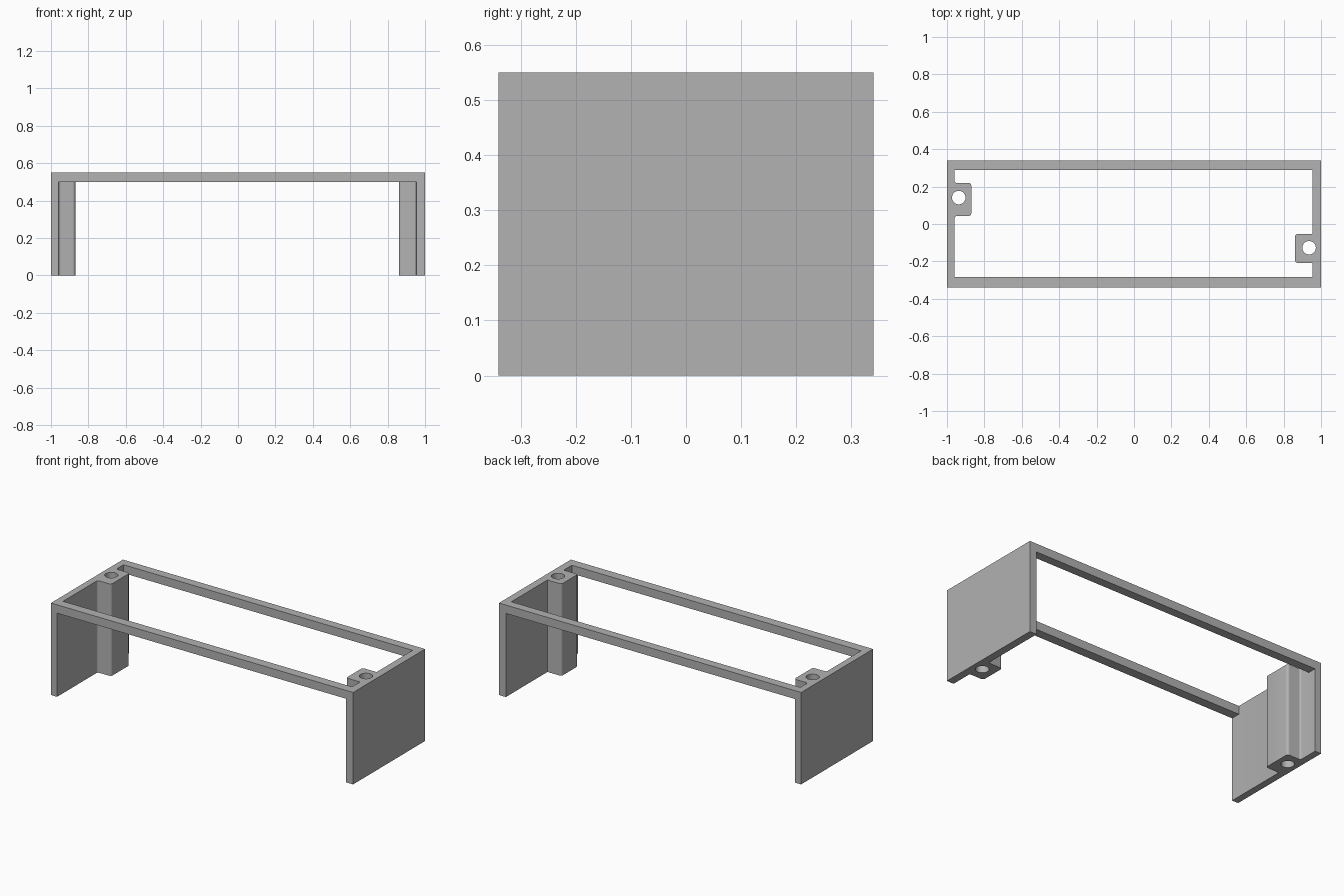
import bpy
import bmesh
import math
from mathutils import Vector

if "Cube" in bpy.data.objects:
    bpy.data.objects.remove(bpy.data.objects["Cube"])

HEIGHT = 0.55
DEPTH = 0.34

grey = bpy.data.materials.new("plain grey")
grey.diffuse_color = (0.445, 0.445, 0.445, 1)
grey.use_nodes = True
grey.node_tree.nodes["Principled BSDF"].inputs["Base Color"].default_value = grey.diffuse_color


def rounded(corners, steps=5):
    """Outline from (x, y, radius) right-angled corners."""
    out = []
    for i, (x, y, r) in enumerate(corners):
        p = Vector((x, y))
        if r == 0:
            out.append(p)
            continue
        prev = Vector(corners[i - 1][:2])
        nxt = Vector(corners[(i + 1) % len(corners)][:2])
        a = p + (prev - p).normalized() * r
        b = p + (nxt - p).normalized() * r
        c = a + b - p
        for k in range(steps + 1):
            t = math.pi / 2 * k / steps
            out.append(c + (a - c) * math.cos(t) + (b - c) * math.sin(t))
    return out


def circle(cx, cy, r, n=40):
    return [Vector((cx + r * math.cos(2 * math.pi * k / n),
                    cy + r * math.sin(2 * math.pi * k / n))) for k in range(n)]


def extrude(name, outlines, z0, z1):
    """Filled outlines (later ones are holes) extruded from z0 to z1."""
    curve = bpy.data.curves.new(name, 'CURVE')
    curve.dimensions = '2D'
    curve.fill_mode = 'BOTH'
    curve.extrude = (z1 - z0) / 2
    for pts in outlines:
        s = curve.splines.new('POLY')
        s.points.add(len(pts) - 1)
        for sp, p in zip(s.points, pts):
            sp.co = (p.x, p.y, 0, 1)
        s.use_cyclic_u = True
    ob = bpy.data.objects.new(name, curve)
    bpy.context.collection.objects.link(ob)
    ob.location.z = (z0 + z1) / 2
    bpy.ops.object.select_all(action='DESELECT')
    bpy.context.view_layer.objects.active = ob
    ob.select_set(True)
    bpy.ops.object.convert(target='MESH')
    ob = bpy.context.object
    ob.name = name
    # weld caps to sides
    bm = bmesh.new()
    bm.from_mesh(ob.data)
    bmesh.ops.remove_doubles(bm, verts=bm.verts, dist=1e-5)
    bmesh.ops.recalc_face_normals(bm, faces=bm.faces)
    bm.to_mesh(ob.data)
    bm.free()
    ob.data.materials.clear()
    ob.data.materials.append(grey)
    bpy.ops.object.shade_smooth_by_angle(angle=math.radians(30))
    return ob


def side_wall(name, outer, inner, boss_x, y0, y1, hole, root_r):
    """Side panel with a screw boss on its inner face."""
    outline = rounded([
        (outer, -DEPTH, 0), (inner, -DEPTH, 0),
        (inner, y0, root_r), (boss_x, y0, 0.015),
        (boss_x, y1, 0.015), (inner, y1, root_r),
        (inner, DEPTH, 0), (outer, DEPTH, 0)])
    extrude(name, [outline, circle(*hole, 0.036)], 0, HEIGHT)


def bar(name, y0, y1):
    """Long rail joining the side panels at the top."""
    extrude(name, [[Vector(p) for p in ((-0.959, y0), (0.954, y0),
                                        (0.954, y1), (-0.959, y1))]], 0.50, HEIGHT)


side_wall("left_wall", -1.0, -0.959, -0.87, 0.043, 0.22, (-0.937, 0.141), 0.012)
side_wall("right_wall", 1.0, 0.954, 0.861, -0.208, -0.053, (0.936, -0.127), 0.004)
bar("front_rail", -DEPTH, -0.284)
bar("back_rail", 0.288, DEPTH)
